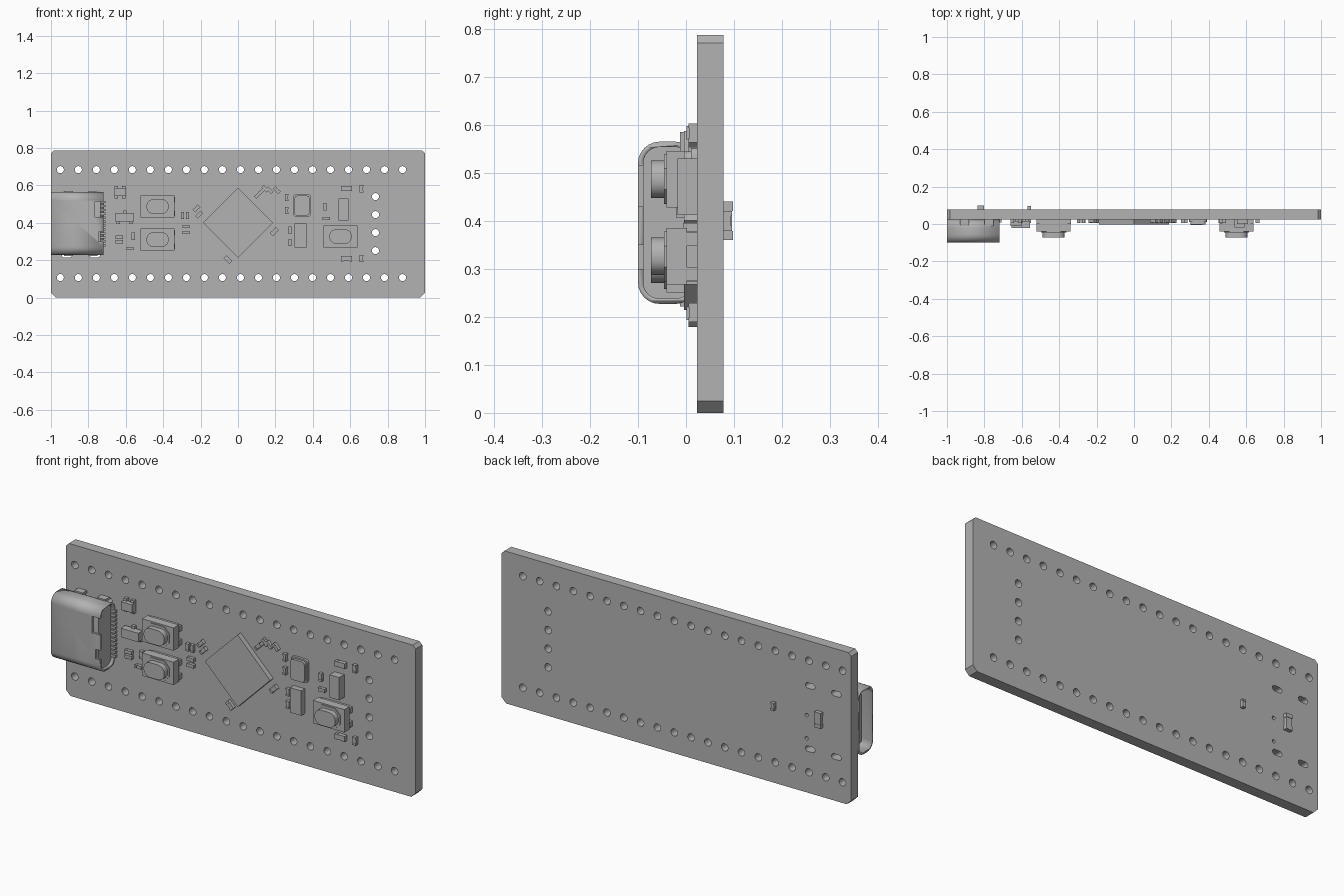
import bpy, math
from mathutils import Matrix, Vector

old = bpy.data.objects.get("Cube")
if old:
    bpy.data.objects.remove(old)

grey = bpy.data.materials.new("plain grey")
grey.use_nodes = True
GREY = (0.45, 0.45, 0.45, 1)
grey.diffuse_color = GREY
grey.node_tree.nodes["Principled BSDF"].inputs["Base Color"].default_value = GREY

FRONT = 0.023   # y of the board's front face
BACK = 0.078    # y of the board's back face
# local (a, b, depth) to world, for profiles drawn in XZ or in YZ
AXES = {"Y": Matrix(((1, 0, 0), (0, 0, -1), (0, 1, 0))).to_4x4(),
        "X": Matrix(((0, 0, 1), (1, 0, 0), (0, 1, 0))).to_4x4()}


def rounded(cx, cy, w, h, r, n=6):
    """Closed rounded rectangle; r of half the height gives a slot or circle."""
    pts = []
    for i, (sx, sy) in enumerate(((1, 1), (-1, 1), (-1, -1), (1, -1))):
        for k in range(n + 1):
            a = math.pi / 2 * (i + k / n)
            pts.append((cx + sx * (w / 2 - r) + r * math.cos(a),
                        cy + sy * (h / 2 - r) + r * math.sin(a)))
    return [p for i, p in enumerate(pts) if (Vector(p) - Vector(pts[i - 1])).length > 1e-5]


def prism(name, loops, d0, d1, axis="Y"):
    """Extrude a flat profile (first loop outline, others holes) from d0 to d1."""
    cu = bpy.data.curves.new(name, "CURVE")
    cu.dimensions, cu.fill_mode = "2D", "BOTH"
    cu.extrude = abs(d1 - d0) / 2
    for loop in loops:
        sp = cu.splines.new("POLY")
        sp.points.add(len(loop) - 1)
        for p, (a, b) in zip(sp.points, loop):
            p.co = (a, b, 0, 1)
        sp.use_cyclic_u = True
    tmp = bpy.data.objects.new(name + "_curve", cu)
    me = bpy.data.meshes.new_from_object(tmp)
    bpy.data.objects.remove(tmp)
    mid = (d0 + d1) / 2
    me.transform(AXES[axis])
    me.transform(Matrix.Translation((mid, 0, 0) if axis == "X" else (0, mid, 0)))
    return finish(name, me, True)


def finish(name, me, smooth=False):
    me.name = name
    me.materials.clear()
    me.materials.append(grey)
    ob = bpy.data.objects.new(name, me)
    bpy.context.collection.objects.link(ob)
    if smooth:
        bpy.ops.object.select_all(action="DESELECT")
        ob.select_set(True)
        bpy.context.view_layer.objects.active = ob
        bpy.ops.object.shade_smooth_by_angle(angle=math.radians(35))
    return ob


def boxes(name, parts, at=(0, 0, 0), turn=0):
    """One object from boxes (x0, x1, y0, y1, z0, z1), turned about the y axis."""
    verts, faces = [], []
    for x0, x1, y0, y1, z0, z1 in parts:
        n = len(verts)
        verts += [(x, y, z) for x in (x0, x1) for y in (y0, y1) for z in (z0, z1)]
        faces += [[n + i for i in f] for f in ((0, 1, 3, 2), (4, 6, 7, 5), (0, 4, 5, 1),
                                               (2, 3, 7, 6), (0, 2, 6, 4), (1, 5, 7, 3))]
    me = bpy.data.meshes.new(name)
    me.from_pydata(verts, [], faces)
    me.transform(Matrix.Translation(at) @ Matrix.Rotation(math.radians(turn), 4, "Y"))
    return finish(name, me)


# Board: clipped corners, two pin rows, end column, connector slots and peg holes
b, t = 0.025, 0.016
outline = [(-1 + b, 0), (1 - b, 0), (1, b), (1, .787 - t), (1 - t, .787),
           (-1 + t, .787), (-1, .787 - t), (-1, b)]
holes = [(-.95 + i * .0963, z, .038, .038) for i in range(20) for z in (.107, .684)]
holes += [(.735, .251 + i * .0963, .038, .038) for i in range(4)]
holes += [(x, z, .055, .028) for x in (-.915, -.765) for z in (.228, .555)]
holes += [(-.745, z, .018, .018) for z in (.40, .28)]
prism("board", [outline] + [rounded(x, z, w, h, h / 2 - 1e-4, 4) for x, z, w, h in holes],
      FRONT, BACK)

# Connector: hollow rounded shell with two notches at its inner end
YC, ZC = -.0385, .396
shell = prism("connector_shell", [rounded(YC, ZC, .123, .338, .045),
                                  rounded(YC, ZC, .101, .316, .034)], -1, -.72, "X")
cutter = boxes("notch_cutter", [(-.765, -.70, -.12, -.07, .43, .515),
                                (-.745, -.70, -.12, -.07, .30, .35)])
cutter.hide_render = True
mod = shell.modifiers.new("notches", "BOOLEAN")
mod.operation, mod.object, mod.solver = "DIFFERENCE", cutter, "EXACT"
bpy.context.view_layer.objects.active = shell
bpy.ops.object.modifier_apply(modifier="notches")
bpy.data.objects.remove(cutter)
prism("connector_core", [rounded(YC, ZC, .101, .316, .034)], -.80, -.735, "X")
prism("connector_tongue", [rounded(YC, ZC, .026, .25, .008)], -.97, -.79, "X")
boxes("connector_legs", [(x - .024, x + .024, -.012, .04, z - .006, z + .006)
                         for x in (-.905, -.775) for z in (.228, .565)])
boxes("connector_pins", [(-.74, -.708, .008, FRONT, z - .006, z + .006)
                         for z in [.28 + i * .021 for i in range(12)]])


# Push buttons: body on corner feet, raised plate and oval cap
def button(name, x, z):
    parts = [(-.09, .09, -.041, .002, -.059, .059), (-.075, .075, 0, FRONT, -.052, .052)]
    parts += [(sx * .078 - .014, sx * .078 + .014, 0, FRONT, sz * .036 - .014, sz * .036 + .014)
              for sx in (-1, 1) for sz in (-1, 1)]
    boxes(name + "_body", parts, (x, 0, z))
    prism(name + "_plate", [rounded(x, z, .136, .104, .03, 1)], -.046, -.04)
    prism(name + "_cap", [rounded(x, z, .118, .078, .036)], -.073, -.045)


button("upper_button", -.43, .487)
button("lower_button", -.43, .31)
button("end_button", .548, .326)

# Main chip, set as a diamond, with a corner mark
boxes("main_chip", [(-.132, .132, -.004, FRONT, -.132, .132)], (0, 0, .401), 45)

# Crystal and flat packages
prism("crystal_base", [rounded(.342, .492, .094, .12, .014, 3)], .01, FRONT)
prism("crystal_lid", [rounded(.342, .492, .08, .106, .014, 3)], -.004, .012)
boxes("flash_chip", [(.302, .366, -.006, FRONT, .267, .396)])
boxes("regulator", [(.537, .592, -.018, FRONT, .412, .53)])


# Three-legged packages beside the connector
def package(name, x, z, w, h, y, legs):
    parts = [(-w / 2, w / 2, y, .015, -h / 2, h / 2)]
    parts += [(lx - .009, lx + .009, .006, FRONT, min(0, s * (h / 2 + .013)),
               max(0, s * (h / 2 + .013))) for lx, s in legs]
    boxes(name, parts, (x, 0, z))


package("upper_transistor", -.63, .564, .062, .042, -.012,
        [(-.02, -1), (.02, -1), (-.02, 1), (.02, 1)])
package("lower_transistor", -.606, .43, .10, .046, -.021,
        [(0, 1), (-.034, -1), (.034, -1)])


# Small two-ended parts: (x, z, length, width, turn), turn 0 lies along x
def small_part(name, x, z, l, w, turn, face=FRONT, out=-1, tall=.018):
    e = l * .24
    spans = [(-l / 2, -l / 2 + e, tall, w), (l / 2 - e, l / 2, tall, w),
             (-l / 2 + e, l / 2 - e, tall * .9, w * .92)]
    boxes(name, [(a, c, min(face, face + out * h), max(face, face + out * h), -v / 2, v / 2)
                 for a, c, h, v in spans], (x, 0, z), turn)


smalls = [(-.634, .323, .04, .018, 0), (-.634, .298, .04, .018, 0), (-.561, .328, .04, .018, 90),
          (-.577, .262, .036, .016, 0), (-.297, .439, .038, .018, 90), (-.27, .439, .038, .018, 90),
          (-.278, .38, .038, .018, 0), (-.278, .348, .038, .018, 0),
          (-.222, .476, .04, .02, -45), (-.208, .444, .04, .02, -45),
          (.107, .55, .04, .018, -45), (.126, .567, .04, .018, -45), (.146, .582, .04, .018, 45),
          (.17, .574, .04, .018, 45), (.208, .574, .04, .018, 45),
          (.195, .353, .045, .024, -45), (-.054, .203, .045, .024, 45),
          (.26, .535, .038, .018, 90), (.26, .465, .038, .018, 90),
          (.278, .36, .038, .018, 90), (.278, .295, .038, .018, 90),
          (.465, .487, .04, .018, 90), (.472, .423, .038, .018, 0),
          (.66, .583, .04, .02, 90), (.66, .209, .04, .02, 90)]
for i, (x, z, l, w, turn) in enumerate(smalls):
    small_part(f"small_part_{i + 1}", x, z, l, w, turn)

# Indicator lights near the end button
for name, z in (("upper_light", .584), ("lower_light", .208)):
    small_part(name, .58, z, .058, .028, 0, tall=.022)

# Two parts on the back face
small_part("back_large_part", -.82, .40, .08, .036, 90, BACK, 1, .02)
small_part("back_small_part", -.56, .40, .04, .018, 90, BACK, 1, .018)
